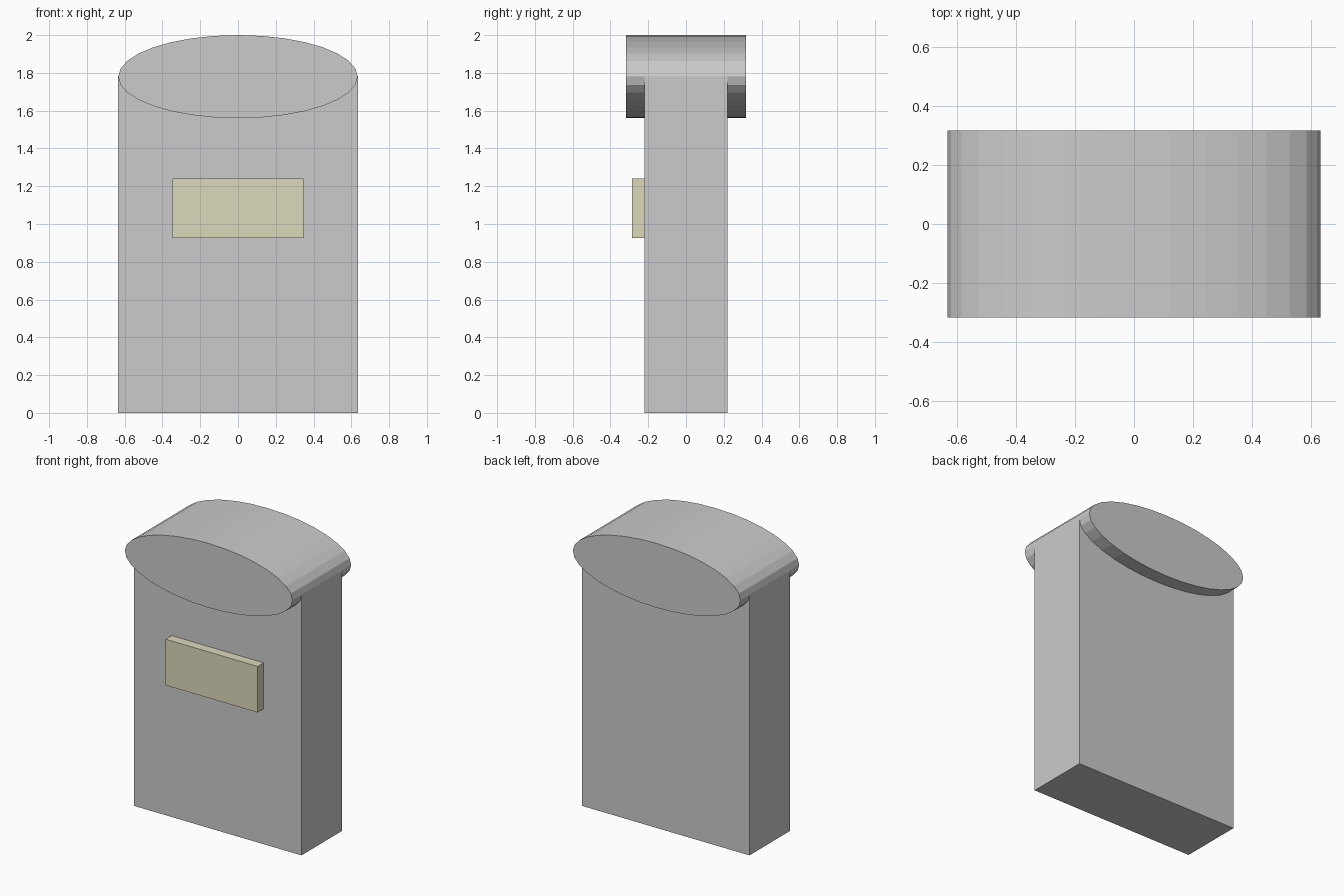
import bpy
import math

if "Cube" in bpy.data.objects:
    bpy.data.objects.remove(bpy.data.objects["Cube"])


def box(name, x, y, z):
    """Box from (min, max) ranges along each axis."""
    spans = (x, y, z)
    bpy.ops.mesh.primitive_cube_add(size=1, location=[(a + b) / 2 for a, b in spans])
    ob = bpy.context.object
    ob.name = name
    ob.scale = [b - a for a, b in spans]
    bpy.ops.object.transform_apply(location=False, rotation=False, scale=True)
    return ob


HALF_W, HALF_D, LID_D = 0.634, 0.22, 0.317
LID_Z, LID_H = 1.78, 0.22

# upright body, its top hidden inside the lid
box("body", (-HALF_W, HALF_W), (-HALF_D, HALF_D), (0, LID_Z))

# elliptical lid: flat-faced 32-sided cylinder lying front to back
bpy.ops.mesh.primitive_cylinder_add(vertices=32, radius=1, depth=2 * LID_D,
                                    rotation=(math.pi / 2, 0, 0))
lid = bpy.context.object
lid.name = "lid"
bpy.ops.object.transform_apply(location=False, rotation=True, scale=False)
lid.scale = (HALF_W, 1, LID_H)
lid.location.z = LID_Z
bpy.ops.object.transform_apply(location=False, rotation=False, scale=True)

# cream plate on the front
plate = box("front_plate", (-0.348, 0.348), (-0.285, -HALF_D), (0.925, 1.24))
cream = bpy.data.materials.new("cream")
cream.diffuse_color = (0.72, 0.69, 0.5, 1)
cream.use_nodes = True
cream.node_tree.nodes["Principled BSDF"].inputs["Base Color"].default_value = cream.diffuse_color
plate.data.materials.append(cream)
